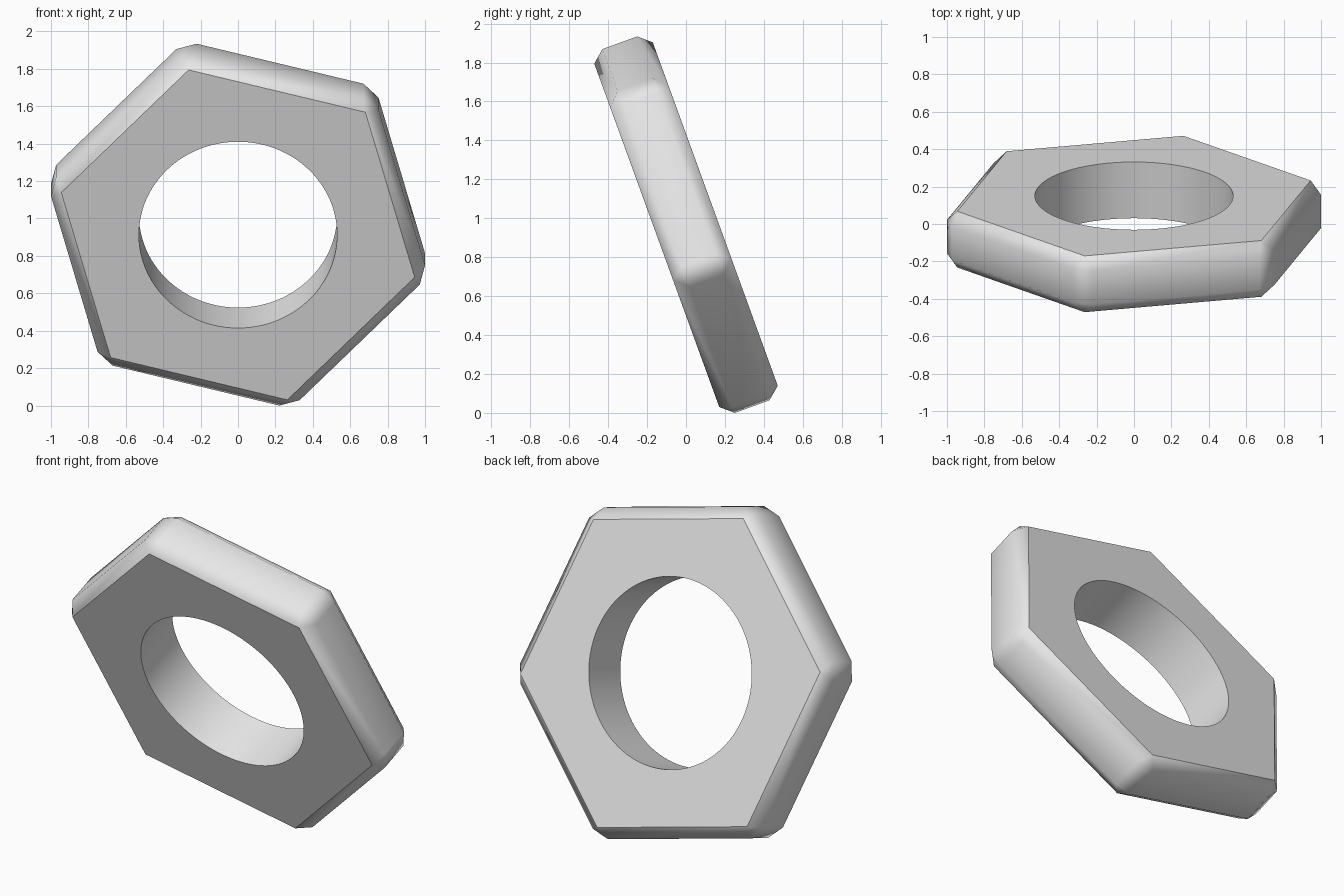
import bpy, bmesh, math

if "Cube" in bpy.data.objects:
    bpy.data.objects.remove(bpy.data.objects["Cube"], do_unlink=True)

CORNER_RADIUS = 1.05
HOLE_RADIUS = 0.53
THICKNESS = 0.32
CHAMFER = 0.065
TURN = math.radians(45.7)
TILT = math.radians(110)
CENTRE_HEIGHT = 0.967

steel = bpy.data.materials.new("light grey metal")
steel.use_nodes = True
steel.diffuse_color = (0.8, 0.8, 0.8, 1)
steel.node_tree.nodes["Principled BSDF"].inputs["Base Color"].default_value = (0.8, 0.8, 0.8, 1)


def prism(name, radius, height, sides, turn=0.0):
    """Upright regular prism centred on the origin, then tilted into place."""
    bm = bmesh.new()
    ring = [bm.verts.new((radius * math.cos(turn + math.tau * i / sides),
                          radius * math.sin(turn + math.tau * i / sides),
                          -height / 2)) for i in range(sides)]
    base = bm.faces.new(ring)
    top = bmesh.ops.extrude_face_region(bm, geom=[base])["geom"]
    bmesh.ops.translate(bm, vec=(0, 0, height),
                        verts=[v for v in top if isinstance(v, bmesh.types.BMVert)])
    bmesh.ops.recalc_face_normals(bm, faces=bm.faces[:])
    mesh = bpy.data.meshes.new(name)
    bm.to_mesh(mesh)
    bm.free()
    mesh.materials.append(steel)
    obj = bpy.data.objects.new(name, mesh)
    bpy.context.collection.objects.link(obj)
    obj.rotation_euler.x = TILT
    obj.location.z = CENTRE_HEIGHT
    return obj


# Six-sided body and the round hole cutter
nut = prism("hex_nut", CORNER_RADIUS, THICKNESS, 6, TURN)
cutter = prism("hole_cutter", HOLE_RADIUS, THICKNESS * 2, 96)
cutter.hide_render = True

# Chamfer every outer edge, then cut the hole
bevel = nut.modifiers.new("chamfer", "BEVEL")
bevel.width = CHAMFER
bevel.segments = 1
bevel.limit_method = "NONE"
hole = nut.modifiers.new("hole", "BOOLEAN")
hole.operation = "DIFFERENCE"
hole.solver = "EXACT"
hole.object = cutter

bpy.context.view_layer.update()
bpy.ops.object.select_all(action="DESELECT")
nut.select_set(True)
bpy.context.view_layer.objects.active = nut
for modifier in ("chamfer", "hole"):
    bpy.ops.object.modifier_apply(modifier=modifier)
bpy.data.objects.remove(cutter, do_unlink=True)

# Rounded shading on the corners and bore, crisp rims
bpy.ops.object.shade_smooth_by_angle(angle=math.radians(38))
weighted = nut.modifiers.new("flat sides", "WEIGHTED_NORMAL")
weighted.keep_sharp = True
